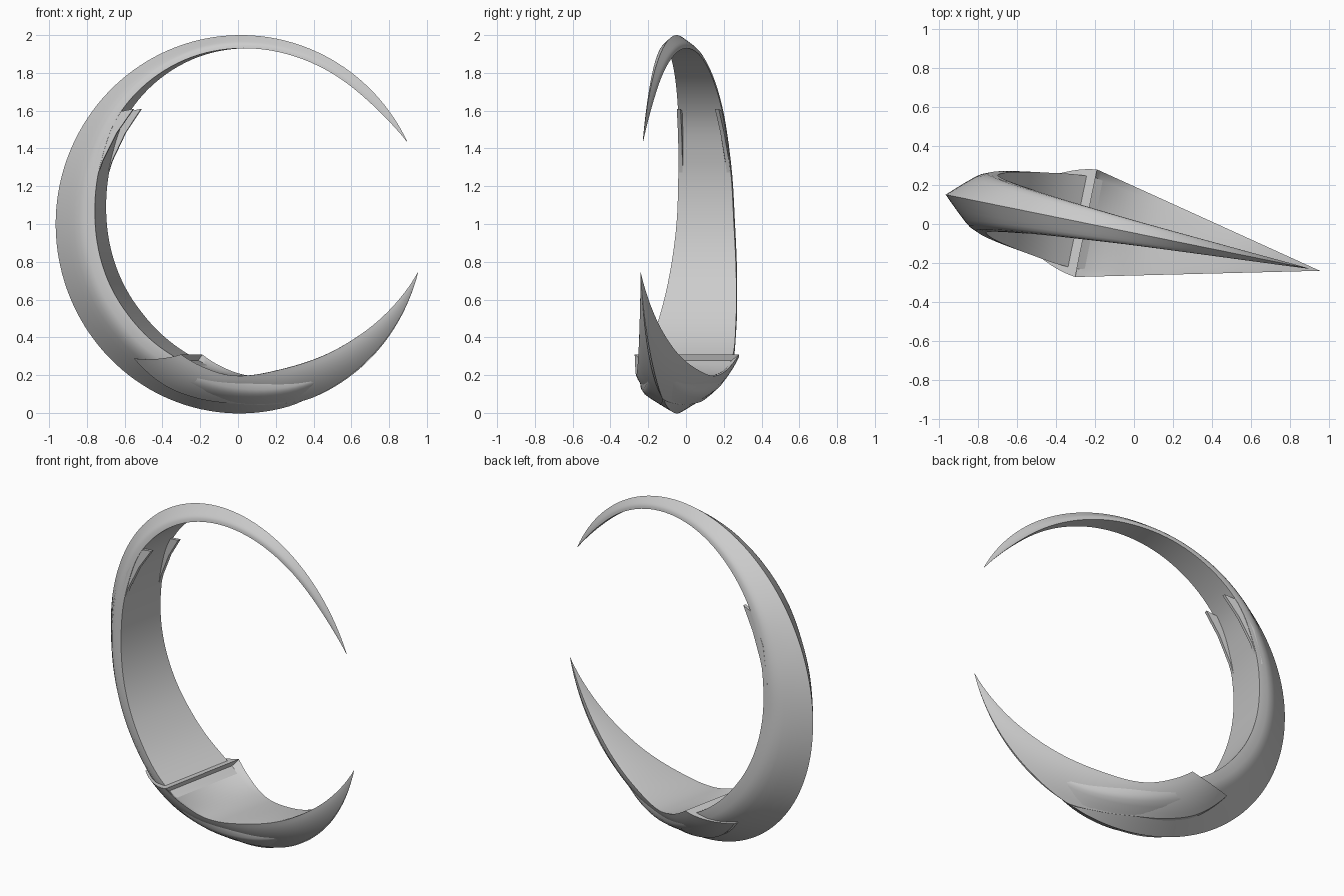
import bpy, bmesh, math
from mathutils import Matrix, Vector

cube = bpy.data.objects.get("Cube")
if cube:
    bpy.data.objects.remove(cube, do_unlink=True)

metal = bpy.data.materials.new("grey_metal")
metal.use_nodes = True
GREY = (0.6, 0.6, 0.6, 1)
metal.diffuse_color = GREY
metal.node_tree.nodes["Principled BSDF"].inputs["Base Color"].default_value = GREY

# The ring stands upright and is turned slightly about the vertical axis
PLACE = Matrix.Translation((-0.005, -0.045, 0)) @ Matrix.Rotation(math.radians(-11.5), 4, 'Z')
CENTRE_X = 0.02


def curve(keys):
    """Smooth function through (angle, value) keys."""
    def slope(i):
        a, b = keys[max(i - 1, 0)], keys[min(i + 1, len(keys) - 1)]
        return (b[1] - a[1]) / (b[0] - a[0])

    def f(x):
        x = min(max(x, keys[0][0]), keys[-1][0])
        i = 0
        while i < len(keys) - 2 and x > keys[i + 1][0]:
            i += 1
        (x0, y0), (x1, y1) = keys[i], keys[i + 1]
        h = x1 - x0
        t = (x - x0) / h
        return (y0 * (1 + 2 * t) * (1 - t) ** 2 + y1 * t * t * (3 - 2 * t)
                + h * t * (1 - t) * (slope(i) * (1 - t) - slope(i + 1) * t))
    return f


def polar(angle, r, y):
    a = math.radians(angle)
    return PLACE @ Vector((CENTRE_X + r * math.cos(a), y, 1 + r * math.sin(a)))


def finish(name, bm):
    bmesh.ops.remove_doubles(bm, verts=bm.verts, dist=0.0005)
    bmesh.ops.recalc_face_normals(bm, faces=bm.faces)
    mesh = bpy.data.meshes.new(name)
    bm.to_mesh(mesh)
    bm.free()
    mesh.materials.append(metal)
    obj = bpy.data.objects.new(name, mesh)
    bpy.context.collection.objects.link(obj)
    bpy.ops.object.select_all(action='DESELECT')
    bpy.context.view_layer.objects.active = obj
    obj.select_set(True)
    bpy.ops.object.shade_smooth_by_angle(angle=math.radians(35))


def loft(name, sections):
    """Skin closed sections given as half outlines of (angle, r, y), mirrored in y."""
    bm = bmesh.new()
    rings = []
    for half in sections:
        full = half + [(a, r, -y) for a, r, y in reversed(half)]
        rings.append([bm.verts.new(polar(*p)) for p in full])
    n = len(rings[0])
    for a, b in zip(rings, rings[1:]):
        for i in range(n):
            j = (i + 1) % n
            bm.faces.new((a[i], a[j], b[j], b[i]))
    for end in (rings[0], rings[-1]):
        for i in range(n // 2 - 1):
            bm.faces.new((end[i], end[i + 1], end[n - 2 - i], end[n - 1 - i]))
    finish(name, bm)


# Main crescent: upper point, wide left band, end hidden in the lower blade
ridge = curve([(26, 1), (180, 1), (285, 1), (300, 0.97)])
inner = curve([(26, 0.997), (35, 0.967), (45, 0.948), (60, 0.94), (90, 0.93), (110, 0.912),
               (137, 0.86), (155, 0.80), (180, 0.755), (215, 0.742), (235, 0.755),
               (250, 0.775), (270, 0.83), (300, 0.92)])
width = curve([(26, 0.001), (60, 0.03), (90, 0.062), (110, 0.088), (135, 0.118), (160, 0.142),
               (180, 0.155), (205, 0.185), (225, 0.212), (249, 0.238), (270, 0.2), (300, 0.06)])
SIDE = [(0, 0), (0.18, 0.27), (0.35, 0.52), (0.5, 0.73), (0.62, 0.87), (0.78, 0.97), (1, 1)]

crescent = []
for k in range(111):
    a = 26 + 274 * k / 110
    r0, r1, w = ridge(a), inner(a), width(a)
    crescent.append([(a, r0 + (r1 - r0) * t, w * s) for t, s in SIDE])
loft("crescent_band", crescent)

# Lower blade: two flared shells that merge into one point, with swept barbs behind
TIP = 345
edge_r = curve([(232, 0.894), (246, 0.937), (258, 0.947), (270, 0.952), (282, 0.975),
                (293, 0.998), (TIP, 0.992)])
edge_y = curve([(232, 0.17), (246, 0.135), (258, 0.115), (270, 0.09), (282, 0.045),
                (293, 0.0), (TIP, 0.0)])
lip_r = curve([(249, 0.74), (258, 0.77), (270, 0.802), (290, 0.812), (312, 0.862),
               (327, 0.915), (TIP, 0.99)])
floor_dip = curve([(249, 0.035), (258, 0.02), (270, 0.0), (TIP, 0.0)])


def lip_y(a):
    x = CENTRE_X + lip_r(a) * math.cos(math.radians(a))
    return max(0.23 * (0.977 - x), 0.0005)


blade = []
STEPS, ROWS = 56, 8
for k in range(STEPS + 1):
    u = k / STEPS
    a0 = 232.6 + (TIP - 232.6) * u
    a1 = 249 + (TIP - 249) * u
    e, l = (edge_r(a0), edge_y(a0)), (lip_r(a1), lip_y(a1))
    c = (e[0] * 0.5 + l[0] * 0.5, e[1] * 0.12 + l[1] * 0.88)
    half = []
    for i in range(ROWS + 1):
        v = i / ROWS
        r, y = ((1 - v) ** 2 * e[j] + 2 * v * (1 - v) * c[j] + v * v * l[j] for j in (0, 1))
        half.append((a0 + (a1 - a0) * v, r, y))
    half.append((a1, l[0] + floor_dip(a1), l[1] * 0.85))
    blade.append(half)
loft("lower_blade", blade)

# Thin pointed fins on the inner rims of the band
FIN = [(165, 0.79), (155, 0.793), (143, 0.806), (132.4, 0.826), (137, 0.87), (150, 0.85), (165, 0.81)]
for side, label in ((-1, "front"), (1, "back")):
    bm = bmesh.new()
    outer, inside = ([bm.verts.new(polar(a, r, side * (width(a) - d))) for a, r in FIN]
                     for d in (0.002, 0.022))
    bm.faces.new(outer)
    bm.faces.new(inside)
    for i in range(len(FIN)):
        j = (i + 1) % len(FIN)
        bm.faces.new((outer[i], outer[j], inside[j], inside[i]))
    finish(label + "_fin", bm)
